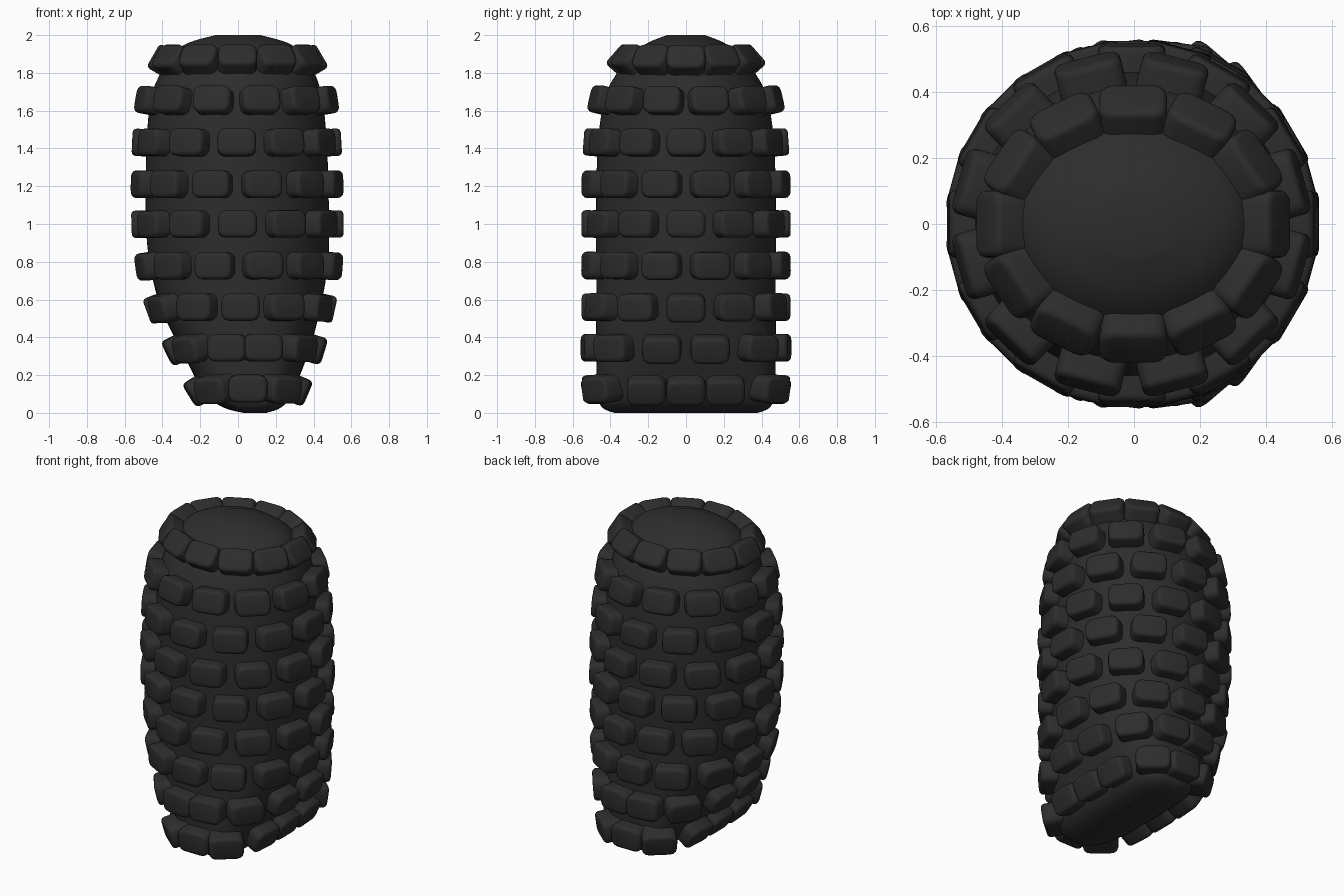
import bpy
import bmesh
import math
from mathutils import Matrix, Vector

cube = bpy.data.objects.get("Cube")
if cube:
    bpy.data.objects.remove(cube, do_unlink=True)

rubber = bpy.data.materials.new("black_rubber")
rubber.use_nodes = True
COLOUR = (0.026, 0.026, 0.026, 1)
rubber.diffuse_color = COLOUR
bsdf = rubber.node_tree.nodes["Principled BSDF"]
bsdf.inputs["Base Color"].default_value = COLOUR
bsdf.inputs["Roughness"].default_value = 0.7

# Body sections: height, right edge, left edge, half depth, squareness
SECTIONS = [Vector(s) for s in (
    (0, .03, .15, .38, 4), (.03, -.08, .23, .445, 4), (.11, -.18, .29, .47, 3.6),
    (.34, -.305, .38, .475, 2.8), (.56, -.41, .437, .475, 2.3),
    (.78, -.465, .475, .475, 2), (1, -.487, .482, .477, 2),
    (1.4, -.485, .472, .468, 2), (1.66, -.462, .447, .432, 2),
    (1.8, -.41, .405, .365, 2), (1.9, -.35, .345, .28, 2),
    (1.96, -.26, .26, .2, 2), (2, -.12, .12, .1, 2))]
LAST = len(SECTIONS) - 1


def section(t):
    """Smoothly interpolated section at position t along the list."""
    i = min(int(t), LAST - 1)
    f = t - i
    a, b, c, d = (SECTIONS[min(max(i + k, 0), LAST)] for k in (-1, 0, 1, 2))
    return b + (c - a) * (f / 2) + (a * 2 - b * 5 + c * 4 - d) * (f * f / 2) \
        + (b * 3 - a - c * 3 + d) * (f ** 3 / 2)


def surface(t, angle):
    z, lo, hi, depth, n = section(t)
    c, s = math.cos(angle), math.sin(angle)
    r = (abs(c) ** n + abs(s) ** n) ** (-1 / n)
    return Vector(((lo + hi) / 2 + (hi - lo) / 2 * c * r, depth * s * r, z))


def position_at(z):
    lo, hi = 0, LAST
    for _ in range(30):
        mid = (lo + hi) / 2
        lo, hi = (mid, hi) if section(mid)[0] < z else (lo, mid)
    return lo


def finish(name, bm):
    mesh = bpy.data.meshes.new(name)
    bm.to_mesh(mesh)
    bm.free()
    mesh.materials.append(rubber)
    obj = bpy.data.objects.new(name, mesh)
    bpy.context.collection.objects.link(obj)
    bpy.ops.object.select_all(action="DESELECT")
    obj.select_set(True)
    bpy.context.view_layer.objects.active = obj
    bpy.ops.object.shade_smooth_by_angle(angle=math.radians(40))


# Tapered body lofted through the sections
SIDES, STEPS = 72, 5
bm = bmesh.new()
rings = []
for k in range(LAST * STEPS + 1):
    rings.append([bm.verts.new(surface(k / STEPS, math.tau * j / SIDES))
                  for j in range(SIDES)])
for low, high in zip(rings, rings[1:]):
    for j in range(SIDES):
        m = (j + 1) % SIDES
        bm.faces.new((low[j], low[m], high[m], high[j]))
bm.faces.new(rings[0][::-1])
bm.faces.new(rings[-1])
finish("tapered_body", bm)

# One rounded stud, local z pointing outwards
bm = bmesh.new()
bmesh.ops.create_cube(bm, size=1, matrix=Matrix.Diagonal((.205, .145, .13, 1)))
corners = [e for e in bm.edges if abs(e.verts[0].co.z - e.verts[1].co.z) > .1]
bmesh.ops.bevel(bm, geom=corners, offset=.042, segments=3, profile=.5,
                affect="EDGES")
rim = [e for e in bm.edges if all(v.co.z > .06 for v in e.verts)]
bmesh.ops.bevel(bm, geom=rim, offset=.022, segments=3, profile=.5,
                affect="EDGES")
stud = bpy.data.meshes.new("stud_shape")
bm.to_mesh(stud)
bm.free()

# Rows of studs, every other row turned by half a step
ROWS = (.13, .345, .56, .78, 1, 1.21, 1.43, 1.65, 1.855)
COUNT = 12
for row, z in enumerate(ROWS):
    t = position_at(z)
    bm = bmesh.new()
    for k in range(COUNT):
        angle = math.tau * (k + row % 2 / 2) / COUNT
        if row == 0:
            angle -= .12 * math.sin(2 * angle)
        point = surface(t, angle)
        along = (surface(t, angle + .04) - surface(t, angle - .04)).normalized()
        rise = surface(t + .05, angle) - surface(t - .05, angle)
        out = along.cross(rise).normalized()
        frame = Matrix((along, out.cross(along), out)).transposed().to_4x4()
        frame.translation = point + out * .012
        start = len(bm.verts)
        bm.from_mesh(stud)
        bm.verts.ensure_lookup_table()
        bmesh.ops.transform(bm, matrix=frame, verts=bm.verts[start:])
    finish(f"stud_row_{row + 1}", bm)
bpy.data.meshes.remove(stud)
